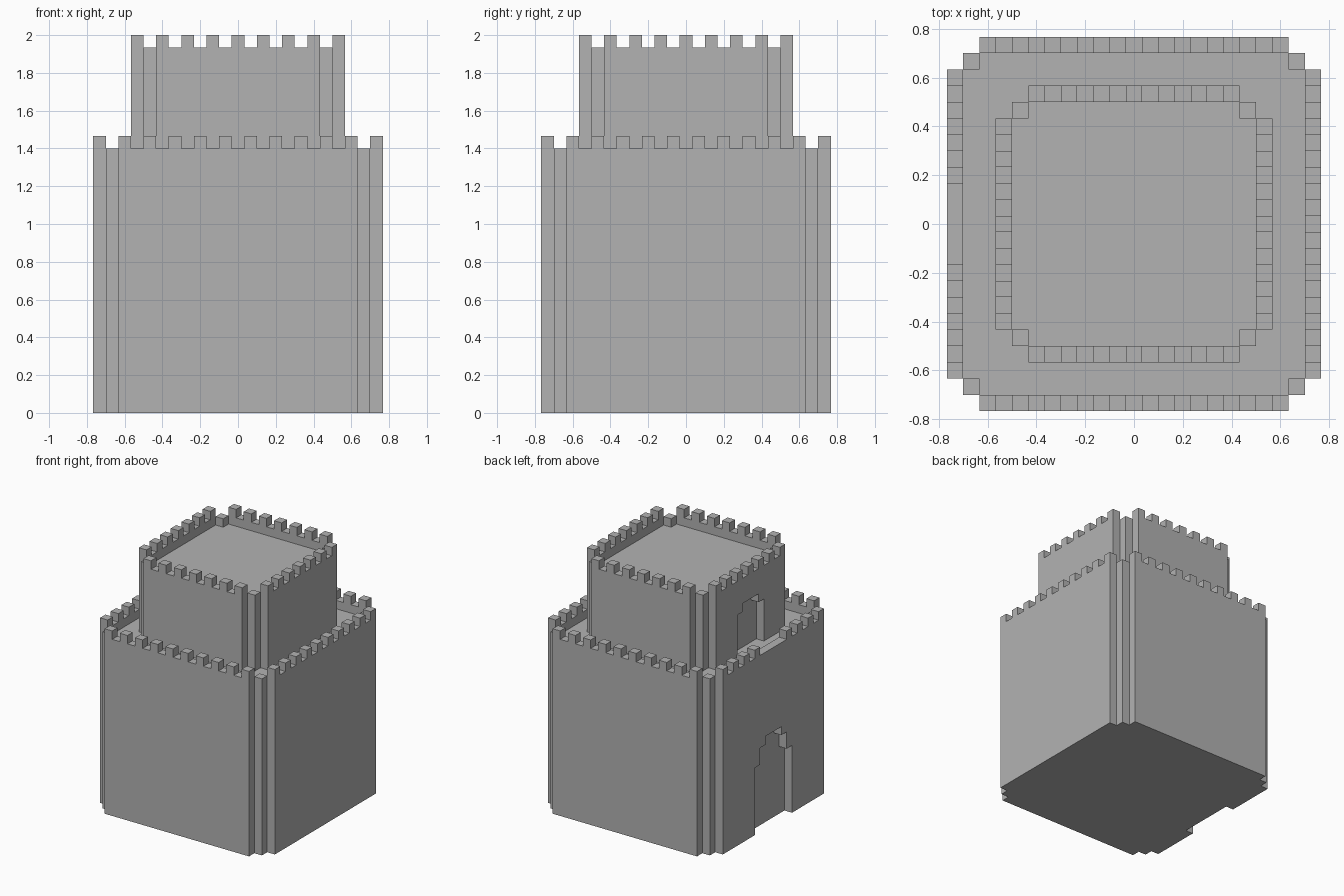
import bpy, bmesh
from math import pi
from mathutils import Matrix, Vector

U = 2 / 30  # one block

cube = bpy.data.objects.get("Cube")
if cube:
    bpy.data.objects.remove(cube, do_unlink=True)

stone = bpy.data.materials.new("grey_stone")
stone.use_nodes = True
grey = (0.448, 0.448, 0.448, 1)
stone.diffuse_color = grey
stone.node_tree.nodes["Principled BSDF"].inputs["Base Color"].default_value = grey


def quarter(i):
    return Matrix.Rotation(i * pi / 2, 4, "Z")


def finish(name, bm):
    """Turn a bmesh measured in blocks into an object."""
    bmesh.ops.scale(bm, vec=(U, U, U), verts=bm.verts)
    bmesh.ops.recalc_face_normals(bm, faces=bm.faces)
    mesh = bpy.data.meshes.new(name)
    bm.to_mesh(mesh)
    bm.free()
    mesh.materials.append(stone)
    obj = bpy.data.objects.new(name, mesh)
    bpy.context.collection.objects.link(obj)
    return obj


def prism(name, points, direction):
    """Extrude a closed outline."""
    bm = bmesh.new()
    face = bm.faces.new([bm.verts.new(p) for p in points])
    ext = bmesh.ops.extrude_face_region(bm, geom=[face], use_keep_orig=True)
    moved = [v for v in ext["geom"] if isinstance(v, bmesh.types.BMVert)]
    bmesh.ops.translate(bm, verts=moved, vec=direction)
    return finish(name, bm)


def add_box(bm, lo, hi, turn):
    lo, hi = Vector(lo), Vector(hi)
    mat = turn @ Matrix.Translation((lo + hi) / 2) @ Matrix.Diagonal((*(hi - lo), 1))
    bmesh.ops.create_cube(bm, size=1, matrix=mat)


def tower(name, half, bottom, floor):
    """Square tower block with stepped corners."""
    a, b, c = half, half - 1, half - 2
    corner = [(a, c), (b, c), (b, b), (c, b), (c, a)]
    plan = [quarter(i) @ Vector((x, y, bottom)) for i in range(4) for x, y in corner]
    return prism(name, plan, (0, 0, floor - bottom))


def parapet(name, half, floor, open_side=None, opening=0):
    """Low wall, corner blocks and alternating merlons around a roof."""
    a, b, c = half, half - 1, half - 2
    wall, teeth = bmesh.new(), bmesh.new()
    for i in range(4):
        turn = quarter(i)
        add_box(wall, (b, -c, floor), (a, c, floor + 1), turn)
        add_box(wall, (c, c, floor), (b, b, floor + 1), turn)
        for k in range(int(c) + 1):
            y = -c + 2 * k
            if i == open_side and abs(y + 0.5) < opening:
                continue
            add_box(teeth, (b, y, floor + 1), (a, y + 1, floor + 2), turn)
    finish(name + "_parapet", wall)
    finish(name + "_merlons", teeth)


def cut_doorway(body, face_x, steps, base):
    """Cut a stepped arch, one block deep, in the -x face."""
    side = []
    inner = 0
    for width, top in steps:            # from the crown outwards
        if side:
            side.append((inner, top))
        side.append((width, top))
        inner = width
    side.append((inner, base))
    outline = side + [(-y, z) for y, z in reversed(side)]
    cutter = prism("doorway_cutter", [(-face_x - 1, y, z) for y, z in outline], (2, 0, 0))
    cutter.hide_render = True
    mod = body.modifiers.new("doorway", "BOOLEAN")
    mod.operation, mod.solver, mod.object = "DIFFERENCE", "EXACT", cutter
    bpy.context.view_layer.update()
    graph = bpy.context.evaluated_depsgraph_get()
    carved = bpy.data.meshes.new_from_object(body.evaluated_get(graph))
    body.modifiers.clear()
    body.data = carved
    bpy.data.objects.remove(cutter, do_unlink=True)


# Lower keep with gate, merlons left out above the gate
keep = tower("lower_keep", 11.5, 0, 20)
cut_doorway(keep, 11.5, [(1.5, 11), (2.5, 10), (3.5, 8)], -1)
parapet("lower", 11.5, 20, open_side=2, opening=2.5)

# Upper tower with door onto the lower roof
upper = tower("upper_tower", 8.5, 20, 28)
cut_doorway(upper, 8.5, [(1.5, 26), (2.5, 25)], 19)
parapet("upper", 8.5, 28)
